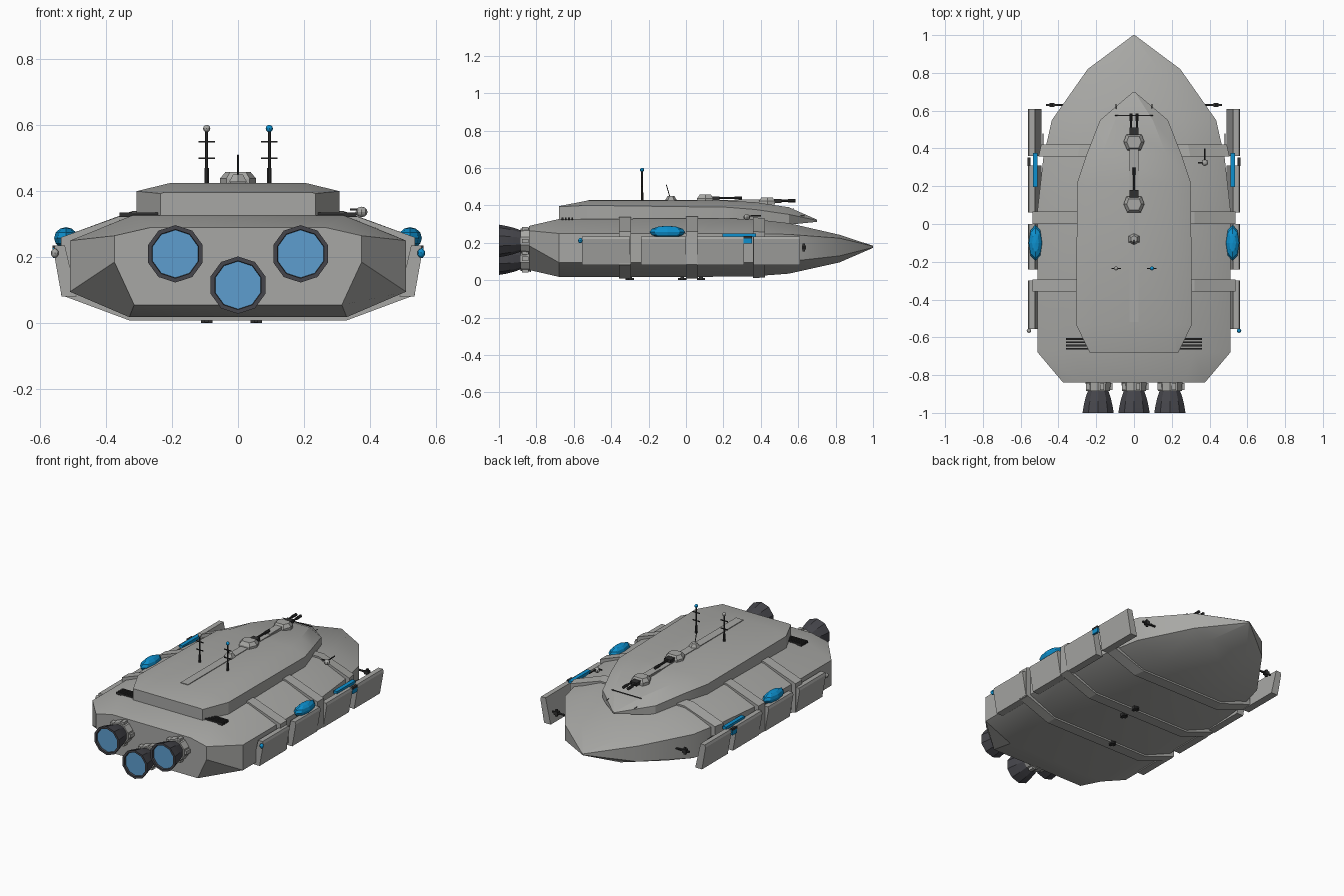
import bpy, bmesh, math
from mathutils import Vector

if "Cube" in bpy.data.objects:
    bpy.data.objects.remove(bpy.data.objects["Cube"])


def material(name, r, g, b):
    m = bpy.data.materials.new(name)
    m.use_nodes = True
    m.diffuse_color = (r, g, b, 1)
    m.node_tree.nodes["Principled BSDF"].inputs["Base Color"].default_value = (r, g, b, 1)
    return m


GREY = material("hull grey", .39, .39, .375)
DARK = material("dark metal", .03, .03, .03)
NOZZLE = material("nozzle charcoal", .06, .06, .07)
BLUE = material("bright blue", .004, .28, .62)
GLOW = material("engine glow", .11, .34, .62)


def finish(name, bm, mat, angle=None):
    bmesh.ops.recalc_face_normals(bm, faces=bm.faces)
    me = bpy.data.meshes.new(name)
    bm.to_mesh(me)
    bm.free()
    me.materials.append(mat)
    ob = bpy.data.objects.new(name, me)
    bpy.context.collection.objects.link(ob)
    if angle:
        bpy.ops.object.select_all(action="DESELECT")
        ob.select_set(True)
        bpy.context.view_layer.objects.active = ob
        bpy.ops.object.shade_smooth_by_angle(angle=math.radians(angle))
    return ob


def skin(name, rings, mat, angle=None):
    """Join equal-sized rings of points and close both ends."""
    bm = bmesh.new()
    loops = [[bm.verts.new(p) for p in ring] for ring in rings]
    n = len(loops[0])
    for a, b in zip(loops, loops[1:]):
        for i in range(n):
            j = (i + 1) % n
            bm.faces.new((a[i], a[j], b[j], b[i]))
    bm.faces.new(loops[0])
    bm.faces.new(loops[-1])
    return finish(name, bm, mat, angle)


def section(y, half):
    """Mirror a half outline, listed bottom to top, into a full ring."""
    return [(x, y, z) for x, z in half] + [(-x, y, z) for x, z in reversed(half)]


def box(name, centre, size, mat):
    x, y, z = (s / 2 for s in size)
    ring = [(-x, -y), (x, -y), (x, y), (-x, y)]
    ob = skin(name, [[(a, b, h) for a, b in ring] for h in (-z, z)], mat)
    ob.location = centre
    return ob


def rod(name, a, b, r, mat, r2=None, sides=8):
    a, b = Vector(a), Vector(b)
    turn = (b - a).to_track_quat("Z", "Y")
    angles = [math.tau * (i + .5) / sides for i in range(sides)]
    return skin(name, [[p + turn @ Vector((s * math.cos(t), s * math.sin(t), 0)) for t in angles]
                       for p, s in ((a, r), (b, r if r2 is None else r2))], mat, 30)


def ball(name, centre, size, mat, u=8, v=6, angle=None):
    bm = bmesh.new()
    bmesh.ops.create_uvsphere(bm, u_segments=u, v_segments=v, radius=1)
    bmesh.ops.scale(bm, vec=size, verts=bm.verts)
    ob = finish(name, bm, mat, angle)
    ob.location = centre
    return ob


# Hull: y, side x, lower chine z, upper chine z, deck x, deck z, keel x, keel z
HULL = [
    (-.84, .375, .185, .265, .265, .29, .315, .055),
    (-.68, .51, .095, .25, .32, .327, .33, .018),
    (.08, .51, .095, .25, .32, .33, .33, .018),
    (.35, .48, .095, .25, .30, .328, .30, .02),
    (.55, .435, .10, .245, .26, .305, .25, .035),
    (.82, .245, .13, .225, .13, .243, .13, .095),
    (1.0, .004, .175, .182, .003, .184, .003, .173),
]


def hull_ring(y, gx=0, gz=0):
    for a, b in zip(HULL, HULL[1:]):
        if a[0] <= y <= b[0]:
            t = (y - a[0]) / (b[0] - a[0])
            _, xs, zl, zh, xt, zt, xb, zb = (p + (q - p) * t for p, q in zip(a, b))
            return section(y, [(xb, zb - gz), (xs + gx, zl - gz), (xs + gx, zh + gz), (xt, zt + gz)])


skin("hull", [hull_ring(h[0]) for h in HULL], GREY, 25)

# Raised straps wrapping the hull
for i, y in enumerate((-.325, .033, .39)):
    skin(f"hull_strap_{i + 1}", [hull_ring(y + d, .027, .01) for d in (-.032, .032)], GREY)

# Superstructure: y, base z, wall x, wall z, roof x, roof z
DECK = [
    (-.68, .315, .235, .393, .225, .396),
    (-.53, .315, .308, .40, .205, .425),
    (.22, .315, .30, .39, .205, .425),
    (.37, .31, .25, .378, .17, .417),
    (.55, .297, .18, .352, .10, .39),
    (.70, .312, .004, .32, .003, .324),
]
skin("superstructure", [section(y, [(x, b), (x, z), (xt, zt)]) for y, b, x, z, xt, zt in DECK], GREY, 25)
box("roof_spine", (0, -.08, .424), (.05, .88, .01), GREY)

# Engines, each a collar, a flared bell and a glowing disc
for i, (x, z) in enumerate(((-.19, .21), (.19, .21), (0, .115))):
    rod(f"engine_collar_{i}", (x, -.83, z), (x, -.885, z), .07, GREY, .066, 10)
    for k in range(5):
        t = math.tau * k / 5
        box(f"collar_lug_{i}_{k}", (x + .066 * math.cos(t), -.86, z + .066 * math.sin(t)),
            (.022, .035, .022), GREY)
    profile = ((-.87, .052), (-.92, .07), (-.96, .08), (-1, .087), (-1, .074), (-.985, .072))
    skin(f"engine_bell_{i}", [[(x + r * math.cos(math.tau * (k + .5) / 10), y,
                                z + r * math.sin(math.tau * (k + .5) / 10)) for k in range(10)]
                              for y, r in profile], NOZZLE, 20)
    rod(f"engine_glow_{i}", (x, -.98, z), (x, -.988, z), .074, GLOW, sides=10)

for s, side in ((1, "left"), (-1, "right")):
    # Slanted armour panels along the flank
    for i, (y0, y1) in enumerate(((-.555, -.30), (-.24, 0), (.06, .31), (.36, .61))):
        outline = [(.49, .08), (.535, .08), (.56, .22), (.555, .235), (.525, .235)]
        skin(f"{side}_armour_panel_{i + 1}", [[(s * x, y, z) for x, z in outline] for y in (y0, y1)], GREY)

    # Blue blister, light bar and lamp
    ball(f"{side}_blister", (s * .522, -.1, .258), (.036, .095, .033), BLUE, 8, 6)
    box(f"{side}_light_bar", (s * .523, .285, .24), (.024, .18, .018), BLUE)
    box(f"{side}_flank_light", (s * .556, .33, .212), (.012, .045, .03), BLUE)
    box(f"{side}_flank_light_cap", (s * .556, .33, .23), (.014, .045, .012), DARK)
    lamp = BLUE if s > 0 else GREY
    ball(f"{side}_stern_lamp", (s * .556, -.565, .212), (.012, .012, .014), lamp, angle=40)

    # Cross-shaped manoeuvring jets at the bow
    rod(f"{side}_jet_stem", (s * .37, .63, .175), (s * .43, .63, .175), .006, DARK)
    box(f"{side}_jet_hub", (s * .435, .63, .175), (.026, .022, .022), DARK)
    box(f"{side}_jet_long", (s * .435, .63, .175), (.06, .01, .01), DARK)
    box(f"{side}_jet_tall", (s * .435, .63, .175), (.012, .012, .042), DARK)
    rod(f"{side}_bow_probe", (s * .482, .41, .2), (s * .482, .48, .2), .003, DARK)

    # Vent slots beside the superstructure
    for k in range(4):
        box(f"{side}_vent_{k}", (s * .285, -.66 + k * .017, .329), (.15, .009, .014), DARK)

    # Mast with crossbars and a beacon
    x = s * .095
    rod(f"{side}_mast", (x, -.235, .42), (x, -.235, .585), .005, DARK)
    rod(f"{side}_mast_base", (x, -.235, .42), (x, -.235, .47), .007, DARK)
    for z in (.5, .55):
        box(f"{side}_mast_bar", (x, -.235, z), (.05, .005, .005), DARK)
    ball(f"{side}_mast_beacon", (x, -.235, .59), (.011, .011, .011), lamp, angle=40)
    rod(f"{side}_nose_probe", (x, .55, .345), (x, .635, .345), .002, DARK)


def turret(name, y, z, muzzle, barrels):
    plan = [(-.035, -.045), (.035, -.045), (.055, 0), (.04, .04), (-.04, .04), (-.055, 0)]
    skin(name, [[(a * k, y + b * k, z + h) for a, b in plan] for k, h in ((1, 0), (1, .018), (.7, .038))], GREY)
    box(name + "_mantlet", (0, y + .055, z + .018), (.045, .04, .02), DARK)
    for x in barrels:
        rod(name + "_barrel", (x, y, z + .02), (x, muzzle, z + .02), .006, DARK)
        rod(name + "_muzzle", (x, muzzle - .04, z + .02), (x, muzzle, z + .02), .009, DARK)


# Roof guns
turret("forward_turret", .435, .405, .585, (-.016, .016))
turret("rear_turret", .105, .42, .3, (0,))
box("gun_rest", (0, .34, .424), (.045, .12, .016), GREY)
box("nose_crossbar", (0, .575, .385), (.2, .004, .004), DARK)

# Sensor dome with a whip aerial
rod("sensor_dome", (0, -.08, .42), (0, -.08, .45), .036, GREY, .018, 6)
rod("whip_aerial", (0, -.085, .44), (0, -.105, .51), .0025, DARK)

# Small deck gun on the left shoulder
ball("deck_gun_dome", (.375, .325, .337), (.018, .018, .016), GREY)
rod("deck_gun_barrel", (.375, .325, .343), (.375, .4, .345), .004, DARK)
box("deck_gun_sight", (.355, .325, .345), (.03, .008, .006), DARK)

# Fittings under the keel
for i, (x, y) in enumerate(((.055, .08), (.055, -.02), (-.095, -.3))):
    box(f"keel_fitting_{i}", (x, y, .011), (.035, .02, .022), DARK)
    box(f"keel_fitting_bar_{i}", (x, y, .006), (.012, .045, .01), DARK)
